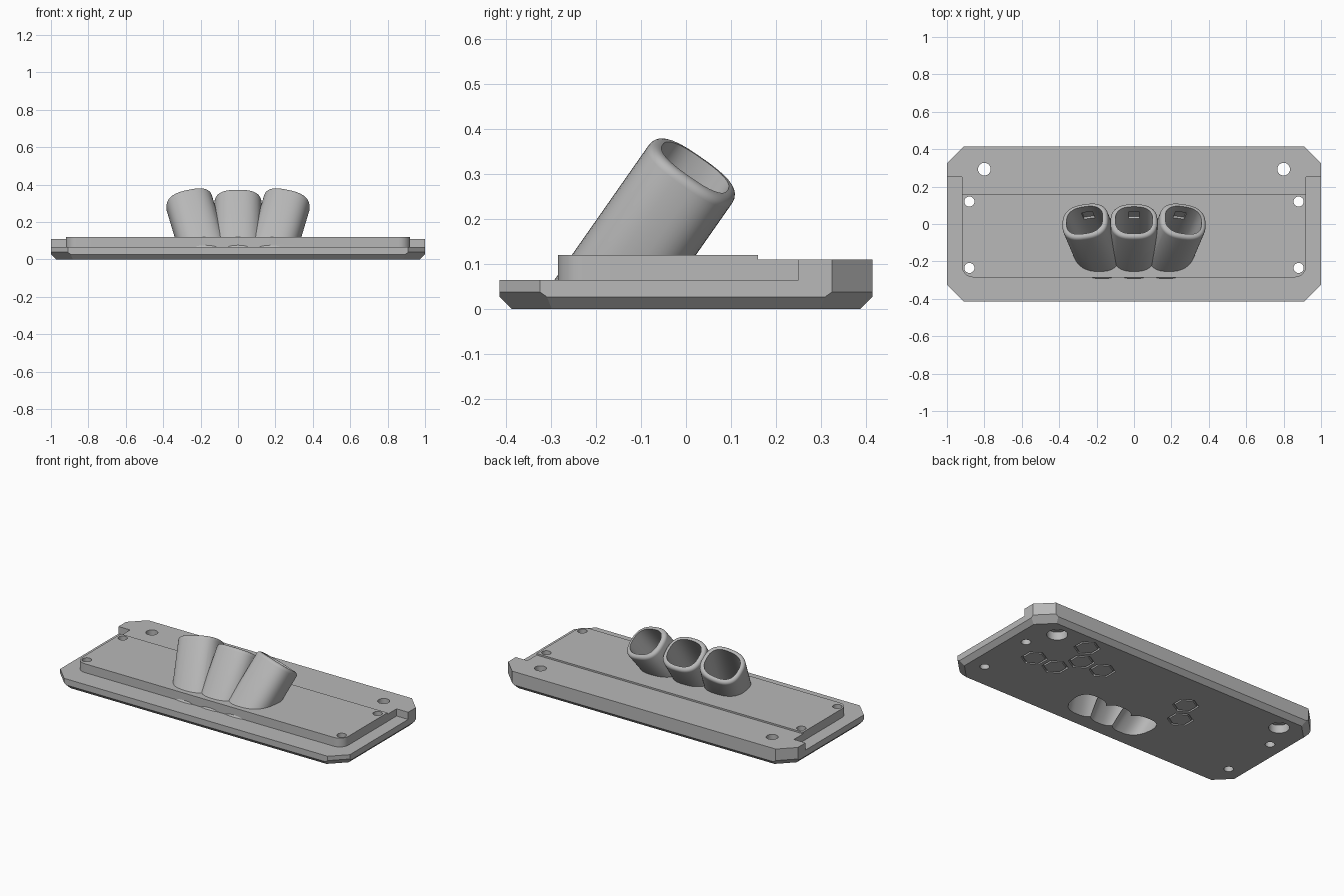
import bpy, bmesh
from math import cos, sin, pi, radians, copysign
from mathutils import Vector, Matrix

old = bpy.data.objects.get("Cube")
if old:
    bpy.data.objects.remove(old, do_unlink=True)

grey = bpy.data.materials.new("plain_grey")
grey.use_nodes = True
grey.diffuse_color = (0.48, 0.48, 0.48, 1)
grey.node_tree.nodes["Principled BSDF"].inputs["Base Color"].default_value = grey.diffuse_color


def loft(bm, rings, cyclic=False):
    """Skin a stack of rings; cap the ends, or join last to first."""
    loops = [[bm.verts.new(p) for p in ring] for ring in rings]
    pairs = list(zip(loops, loops[1:]))
    if cyclic:
        pairs.append((loops[-1], loops[0]))
    else:
        bm.faces.new(loops[0][::-1])
        bm.faces.new(loops[-1])
    for a, b in pairs:
        for i in range(len(a)):
            j = (i + 1) % len(a)
            bm.faces.new((a[i], a[j], b[j], b[i]))


def prism(bm, outline, z0, z1):
    loft(bm, [[(x, y, z) for x, y in outline] for z in (z0, z1)])


def circle(x, y, r, n=32, start=0.0):
    return [(x + r * cos(start + 2 * pi * i / n), y + r * sin(start + 2 * pi * i / n))
            for i in range(n)]


def rect(x0, x1, y0, y1):
    return [(x0, y0), (x1, y0), (x1, y1), (x0, y1)]


def to_object(name, bm):
    bmesh.ops.recalc_face_normals(bm, faces=bm.faces)
    mesh = bpy.data.meshes.new(name)
    bm.to_mesh(mesh)
    bm.free()
    mesh.materials.append(grey)
    obj = bpy.data.objects.new(name, mesh)
    bpy.context.collection.objects.link(obj)
    return obj


def combine(target, bm, operation):
    """Apply a boolean with a temporary solid, then discard it."""
    tool = to_object("tool", bm)
    mod = target.modifiers.new("combine", 'BOOLEAN')
    mod.object, mod.operation, mod.solver = tool, operation, 'EXACT'
    bpy.context.view_layer.objects.active = target
    bpy.ops.object.modifier_apply(modifier=mod.name)
    bpy.data.objects.remove(tool, do_unlink=True)


def slice_off(bm, point, normal):
    cut = bmesh.ops.bisect_plane(bm, geom=bm.verts[:] + bm.edges[:] + bm.faces[:],
                                 plane_co=point, plane_no=normal, clear_outer=True)
    edges = [e for e in cut["geom_cut"] if isinstance(e, bmesh.types.BMEdge)]
    bmesh.ops.edgeloop_fill(bm, edges=edges)


# Octagonal plate with its lower edges chamfered
W, D, C = 1.0, 0.415, 0.09
octagon = [(-W + C, -D), (W - C, -D), (W, -D + C), (W, D - C),
           (W - C, D), (-W + C, D), (-W, D - C), (-W, -D + C)]
bm = bmesh.new()
prism(bm, octagon, 0, 0.12)
for i, (x, y) in enumerate(octagon):
    nx, ny = octagon[(i + 1) % 8]
    out = Vector((ny - y, x - nx, 0)).normalized()
    slice_off(bm, (x, y, 0.038 if i % 2 else 0.027), out - Vector((0, 0, 1)))
plate = to_object("mounting_plate", bm)

# Lower border left around the raised pad, which has rounded front corners
PX, PY, R = 0.92, -0.285, 0.06
arc = [(PX - R + R * cos(a), PY + R - R * sin(a))
       for a in (pi / 2 * i / 8 for i in range(9))]
border = [(-1.2, -1), (1.2, -1), (1.2, 0.25), (PX, 0.25)] + arc
border += [(-x, y) for x, y in reversed(arc)] + [(-PX, 0.25), (-1.2, 0.25)]
bm = bmesh.new()
prism(bm, border, 0.065, 0.3)
combine(plate, bm, 'DIFFERENCE')

# Slightly lower rear ledge
bm = bmesh.new()
prism(bm, rect(-1.2, 1.2, 0.16, 1), 0.11, 0.3)
combine(plate, bm, 'DIFFERENCE')

# Screw holes, counterbores and honeycomb grooves underneath
bm = bmesh.new()
for s in (-1, 1):
    for y in (0.12, -0.235):
        prism(bm, circle(s * 0.88, y, 0.027), -0.1, 0.3)
    prism(bm, circle(s * 0.8, 0.293, 0.034), -0.1, 0.3)
combine(plate, bm, 'DIFFERENCE')
bm = bmesh.new()
for s in (-1, 1):
    prism(bm, circle(s * 0.8, 0.293, 0.058), -0.1, 0.05)
for x, y in ((0.58, 0.287), (0.73, 0.013), (0.58, 0.013), (0.505, 0.15),
             (0.355, 0.15), (-0.247, 0.15), (-0.323, 0.013)):
    loft(bm, [[(px, py, z) for px, py in circle(x, y, r, 6, pi / 2)]
              for r, z in ((0.074, -0.02), (0.074, 0.012), (0.062, 0.012), (0.062, -0.02))],
         cyclic=True)
combine(plate, bm, 'DIFFERENCE')


# Three leaning finger tubes, fanned outwards
def oval(rx, ry, n=48, power=2.6):
    pts = []
    for i in range(n):
        c, s = cos(2 * pi * i / n), sin(2 * pi * i / n)
        pts.append((rx * copysign(abs(c) ** (2 / power), c),
                    ry * copysign(abs(s) ** (2 / power), s)))
    return pts


def tube_frame(side):
    """Matrix whose local z runs along the tube, plus length per unit height."""
    lean = Vector((0.3 * side, 0.7, 1))
    d = lean.normalized()
    yv = d.cross(Vector((1, 0, 0))).normalized()
    rot = Matrix((yv.cross(d), yv, d)).transposed().to_4x4()
    return Matrix.Translation((0.17 * side, -0.2, 0)) @ rot, lean.length


def ring(frame, outline, s):
    return [frame @ Vector((x, y, s)) for x, y in outline]


BEVEL = 0.02
for side in (-1, 0, 1):
    frame, k = tube_frame(side)
    top = 0.315 * k
    rings = [ring(frame, oval(0.126, 0.113), -0.1)]
    for i in range(6):
        a = pi / 2 * i / 5
        inset = BEVEL * (1 - cos(a))
        rings.append(ring(frame, oval(0.126 - inset, 0.113 - inset),
                          top - BEVEL * (1 - sin(a))))
    bm = bmesh.new()
    loft(bm, rings)
    slice_off(bm, (0, 0, 0.035), (0, 0, -1))
    combine(plate, bm, 'UNION')

# Bores through to the underside, each with a small pocket in the rear wall
for side in (-1, 0, 1):
    frame, k = tube_frame(side)
    bm = bmesh.new()
    loft(bm, [ring(frame, oval(0.1, 0.088), s) for s in (-0.2, 0.6)])
    combine(plate, bm, 'DIFFERENCE')
    bm = bmesh.new()
    loft(bm, [ring(frame, rect(-0.03, 0.03, 0.05, 0.1), 0.25 * k + s)
              for s in (-0.03, 0.03)])
    combine(plate, bm, 'DIFFERENCE')

for other in bpy.context.selected_objects:
    other.select_set(False)
plate.select_set(True)
bpy.context.view_layer.objects.active = plate
bpy.ops.object.shade_smooth_by_angle(angle=radians(28))
